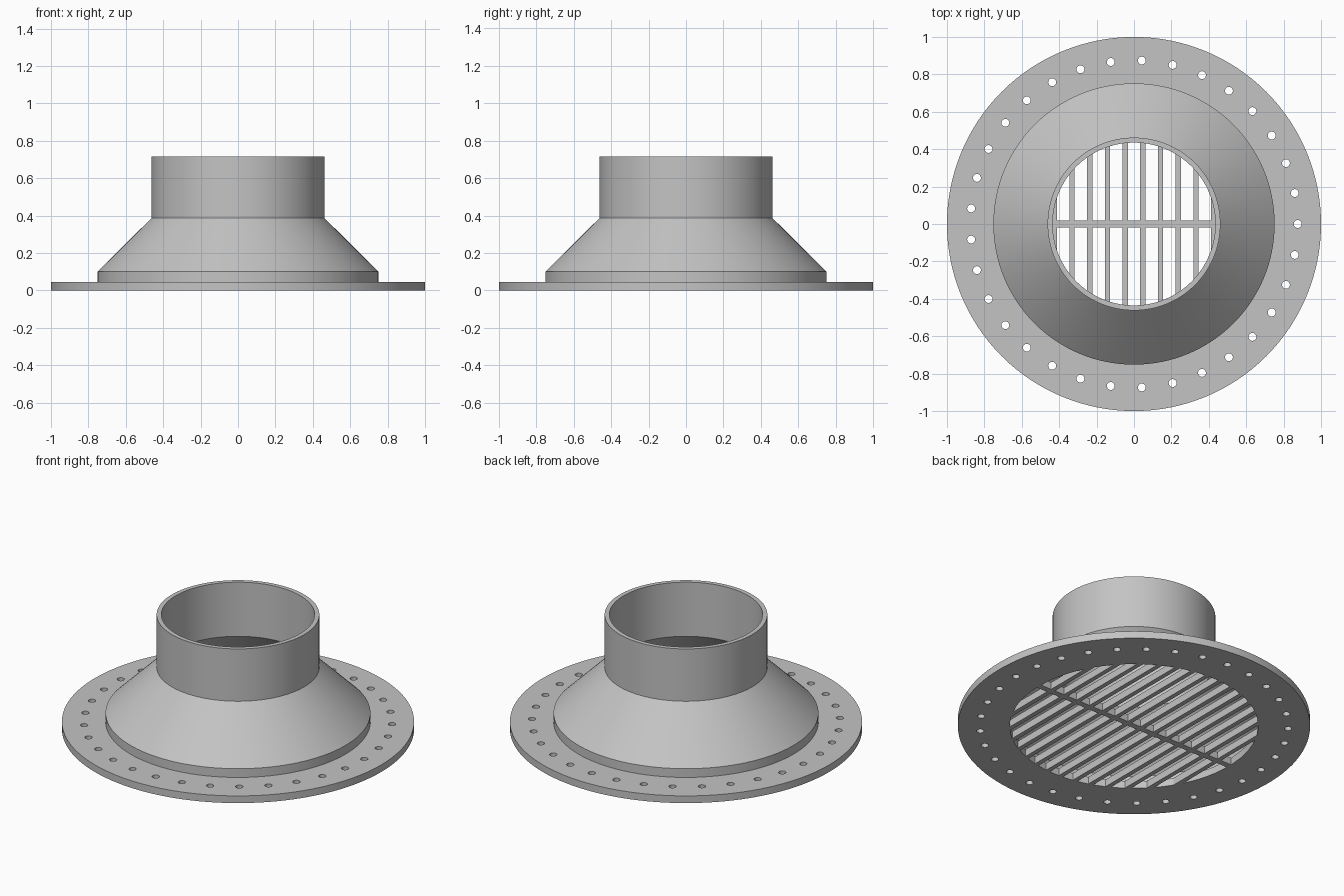
import bpy, bmesh
from math import sin, cos, pi, sqrt, radians

if "Cube" in bpy.data.objects:
    bpy.data.objects.remove(bpy.data.objects["Cube"], do_unlink=True)

PLATE = 0.045       # plate thickness
OPENING = 0.705     # radius of the grated opening
PITCH = 0.0947      # spacing of grille bars
BAR = 0.028         # width of a grille bar
CROSS = 0.037       # width of the cross bar
BOLTS = 33
SEGMENTS = 128

grey = bpy.data.materials.new("plain grey")
grey.use_nodes = True
colour = (0.55, 0.55, 0.55, 1)
grey.diffuse_color = colour
grey.node_tree.nodes["Principled BSDF"].inputs["Base Color"].default_value = colour


def finish(obj):
    """Weld, orient, colour and smooth a mesh object."""
    bm = bmesh.new()
    bm.from_mesh(obj.data)
    bmesh.ops.remove_doubles(bm, verts=bm.verts, dist=1e-5)
    bmesh.ops.recalc_face_normals(bm, faces=bm.faces)
    bm.to_mesh(obj.data)
    bm.free()
    obj.data.materials.clear()
    obj.data.materials.append(grey)
    bpy.ops.object.select_all(action="DESELECT")
    obj.select_set(True)
    bpy.context.view_layer.objects.active = obj
    bpy.ops.object.shade_smooth_by_angle(angle=radians(30))


def circle(cx, cy, r, n):
    return [(cx + r * cos(2 * pi * i / n), cy + r * sin(2 * pi * i / n)) for i in range(n)]


def slot(x0, x1, side):
    """Gap between two bars, on one side of the cross bar, with an arc end."""
    steps = 8
    y0 = CROSS / 2
    arc = []
    for i in range(steps + 1):
        x = x0 + (x1 - x0) * i / steps
        arc.append((x, sqrt(max(OPENING ** 2 - x * x, y0 * y0))))
    pts = [(x0, y0)] + arc
    if arc[-1][1] > y0 + 1e-4:
        pts.append((x1, y0))
    return [(x, side * y) for x, y in pts]


# Plate outline, bolt holes and grille slots
loops = [circle(0, 0, 1, SEGMENTS)]
for i in range(BOLTS):
    a = 2 * pi * i / BOLTS
    loops.append(circle(0.875 * cos(a), 0.875 * sin(a), 0.021, 20))

bars = [(i - 6.5) * PITCH for i in range(14)]
limit = sqrt(OPENING ** 2 - CROSS ** 2 / 4)
starts = [-limit] + [x + BAR / 2 for x in bars]
ends = [x - BAR / 2 for x in bars] + [limit]
for x0, x1 in zip(starts, ends):
    for side in (1, -1):
        if x0 == -limit:    # mirror the last gap so the arc closes on its tip
            loops.append([(-x, y) for x, y in slot(-x1, limit, side)])
        else:
            loops.append(slot(x0, x1, side))

# Flange with grille, as one filled and extruded outline
curve = bpy.data.curves.new("flange_grille", "CURVE")
curve.dimensions = "2D"
curve.fill_mode = "BOTH"
curve.extrude = PLATE / 2
for pts in loops:
    spline = curve.splines.new("POLY")
    spline.points.add(len(pts) - 1)
    for p, (x, y) in zip(spline.points, pts):
        p.co = (x, y, 0, 1)
    spline.use_cyclic_u = True
flange = bpy.data.objects.new("flange_grille", curve)
bpy.context.collection.objects.link(flange)
bpy.ops.object.select_all(action="DESELECT")
flange.select_set(True)
bpy.context.view_layer.objects.active = flange
bpy.ops.object.convert(target="MESH")
flange = bpy.context.view_layer.objects.active
flange.location.z = PLATE / 2
finish(flange)

# Hollow funnel and pipe, turned from a closed wall profile
profile = [(0.752, PLATE), (0.752, 0.10), (0.462, 0.387), (0.462, 0.715),
           (0.435, 0.715), (0.435, 0.376), (0.725, 0.089), (0.725, PLATE)]
bm = bmesh.new()
rings = [[bm.verts.new((x, y, z)) for x, y in circle(0, 0, r, SEGMENTS)] for r, z in profile]
for k, ring in enumerate(rings):
    upper = rings[(k + 1) % len(rings)]
    for i in range(SEGMENTS):
        j = (i + 1) % SEGMENTS
        bm.faces.new((ring[i], ring[j], upper[j], upper[i]))
mesh = bpy.data.meshes.new("funnel_pipe")
bm.to_mesh(mesh)
bm.free()
funnel = bpy.data.objects.new("funnel_pipe", mesh)
bpy.context.collection.objects.link(funnel)
finish(funnel)
